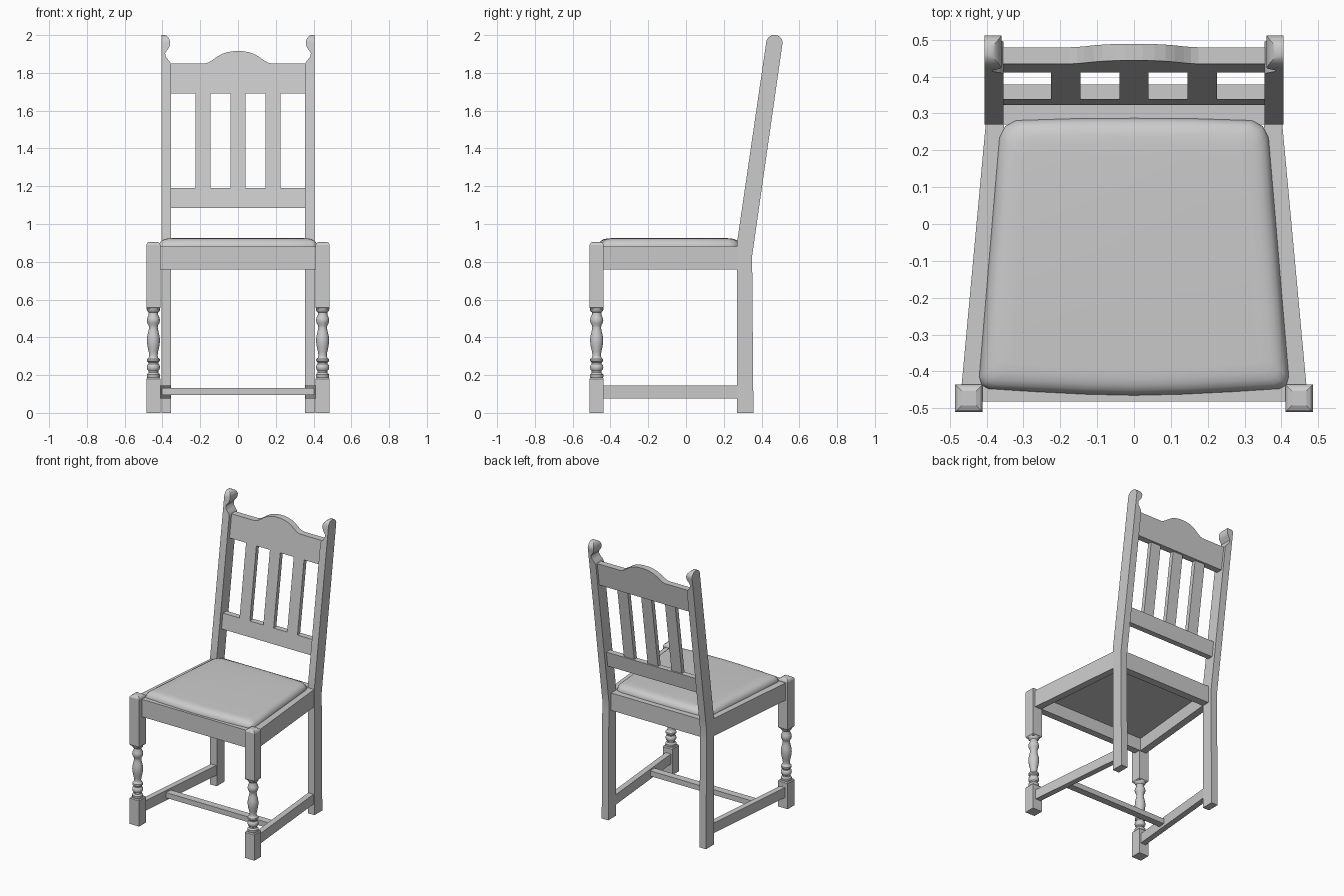
import bpy, bmesh, math


def make(name, loops, smooth=None):
    """Skin a stack of equal-length loops and cap both ends."""
    bm = bmesh.new()
    rings = [[bm.verts.new(p) for p in loop] for loop in loops]
    n = len(rings[0])
    for a, b in zip(rings, rings[1:]):
        for i in range(n):
            j = (i + 1) % n
            bm.faces.new((a[i], a[j], b[j], b[i]))
    bm.faces.new(rings[0][::-1])
    bm.faces.new(rings[-1])
    bmesh.ops.recalc_face_normals(bm, faces=bm.faces)
    me = bpy.data.meshes.new(name)
    bm.to_mesh(me)
    bm.free()
    ob = bpy.data.objects.new(name, me)
    bpy.context.collection.objects.link(ob)
    if smooth:
        bpy.context.view_layer.objects.active = ob
        ob.select_set(True)
        bpy.ops.object.shade_smooth_by_angle(angle=math.radians(smooth))
        ob.select_set(False)
    return ob


def rect(x0, x1, y0, y1, z):
    return [(x0, y0, z), (x1, y0, z), (x1, y1, z), (x0, y1, z)]


def box(name, x0, x1, y0, y1, z0, z1):
    return make(name, [rect(x0, x1, y0, y1, z) for z in (z0, z1)])


def back_panel(name, outline, thick):
    """Extrude an x-z outline lying on the leaning back plane."""
    return make(name, [[(x, 0.411 + (z - 1.69) * 0.146 + d, z) for x, z in outline]
                       for d in (0, thick)])


def lerp(z, z0, v0, z1, v1):
    return v0 + (v1 - v0) * (z - z0) / (z1 - z0)


def side_bar(name, s, front_x, back_x, thick, z0, z1):
    plan = [(front_x, -0.44), (back_x, 0.275), (back_x - thick, 0.275), (front_x - thick, -0.44)]
    return make(name, [[(s * x, y, z) for x, y in plan] for z in (z0, z1)])


# turned section of the front leg: (height, radius)
TURNING = [(0.18, .030), (0.19, .035), (0.203, .035), (0.213, .026), (0.222, .026),
           (0.23, .033), (0.242, .035), (0.254, .032), (0.26, .026), (0.267, .026),
           (0.274, .034), (0.285, .034), (0.292, .025), (0.305, .022), (0.325, .025),
           (0.35, .031), (0.38, .035), (0.405, .033), (0.43, .027), (0.45, .023),
           (0.463, .025), (0.476, .032), (0.49, .035), (0.505, .032), (0.52, .025),
           (0.532, .025), (0.54, .034), (0.552, .036), (0.56, .030)]
# inner face of the back post near its scrolled ear: (height, x)
EAR = [(1.84, .354), (1.855, .358), (1.87, .370), (1.885, .382), (1.905, .386),
       (1.92, .376), (1.932, .366), (1.945, .361), (1.96, .359), (1.972, .361),
       (1.984, .366), (1.993, .374), (1.998, .382), (2.0, .388)]

for s, side in ((-1, "left"), (1, "right")):
    # front leg
    cx, cy, h = s * 0.448, -0.473, 0.0375
    sq = lambda k, z: rect(cx - k, cx + k, cy - k, cy + k, z)
    make("front_leg_foot_" + side, [sq(h, 0), sq(h, 0.18), sq(h - .005, 0.187)])
    make("front_leg_top_" + side, [sq(h - .005, 0.55), sq(h, 0.557), sq(h, 0.89),
                                   sq(h - .006, 0.9), sq(h - .018, 0.906)])
    make("front_leg_turning_" + side,
         [[(cx + r * math.cos(i * math.tau / 24), cy + r * math.sin(i * math.tau / 24), z)
           for i in range(24)] for z, r in TURNING], 40)

    # back leg and leaning post in one piece
    loops = []
    for z, xi in [(0, .354), (0.76, .354), (0.83, .354), (0.9, .354), (0.97, .354)] + EAR:
        if z <= 0.9:
            yf = 0.27
        else:
            yf = lerp(z, 0.9, 0.27, 1.957, 0.424)
        yb = lerp(z, 0, 0.357, 0.83, 0.35) if z <= 0.83 else lerp(z, 0.83, 0.35, 1.957, 0.511)
        if z > 1.957:
            w = math.sqrt(max(0.044 ** 2 - (z - 1.957) ** 2, 0.006 ** 2))
            yf, yb = 0.468 - w, 0.468 + w
        loops.append([(s * x, y, z) for x, y in
                      ((xi, yf), (0.405, yf), (0.405, yb), (xi, yb))])
    make("back_post_" + side, loops, 30)

    # side seat rail and side stretcher
    side_bar("side_seat_rail_" + side, s, 0.468, 0.402, 0.05, 0.76, 0.882)
    side_bar("side_stretcher_" + side, s, 0.463, 0.397, 0.04, 0.075, 0.145)

# front and back seat rails, cross stretcher
box("front_seat_rail", -0.42, 0.42, -0.481, -0.432, 0.76, 0.882)
box("back_seat_rail", -0.36, 0.36, 0.27, 0.325, 0.76, 0.882)
box("cross_stretcher", -0.415, 0.415, -0.225, -0.175, 0.095, 0.132)

# arched top rail, lower rail and three slats
half = [(0.175, 1.85), (0.155, 1.856), (0.135, 1.868), (0.11, 1.886), (0.085, 1.9),
        (0.055, 1.91), (0.025, 1.915)]
arch = half + [(-x, z) for x, z in half[::-1]]
back_panel("top_rail", [(-0.356, 1.69), (0.356, 1.69), (0.356, 1.85)] + arch + [(-0.356, 1.85)], 0.045)
back_panel("lower_rail", [(-0.356, 1.085), (0.356, 1.085), (0.356, 1.19), (-0.356, 1.19)], 0.04)
for i, x in enumerate((-0.185, 0, 0.185)):
    back_panel("back_slat_%d" % (i + 1),
               [(x - .04, 1.18), (x + .04, 1.18), (x + .04, 1.70), (x - .04, 1.70)], 0.03)

# padded seat with rounded rim
right = [(0.13, -0.462), (0.27, -0.455), (0.395, -0.447), (0.413, -0.437), (0.42, -0.415),
         (0.40, -0.18), (0.38, 0.06), (0.365, 0.235), (0.35, 0.265), (0.32, 0.281), (0.16, 0.286)]
plan = [(0, -0.465)] + right + [(0, 0.287)] + [(-x, y) for x, y in right[::-1]]
levels = [(0, 0.85), (0, 0.885), (0.005, 0.9), (0.014, 0.911), (0.028, 0.919), (0.045, 0.923), (0.07, 0.925)]
make("seat_cushion", [[(x * (1 - d / 0.4), -0.09 + (y + 0.09) * (1 - d / 0.375), z)
                       for x, y in plan] for d, z in levels], 50)
